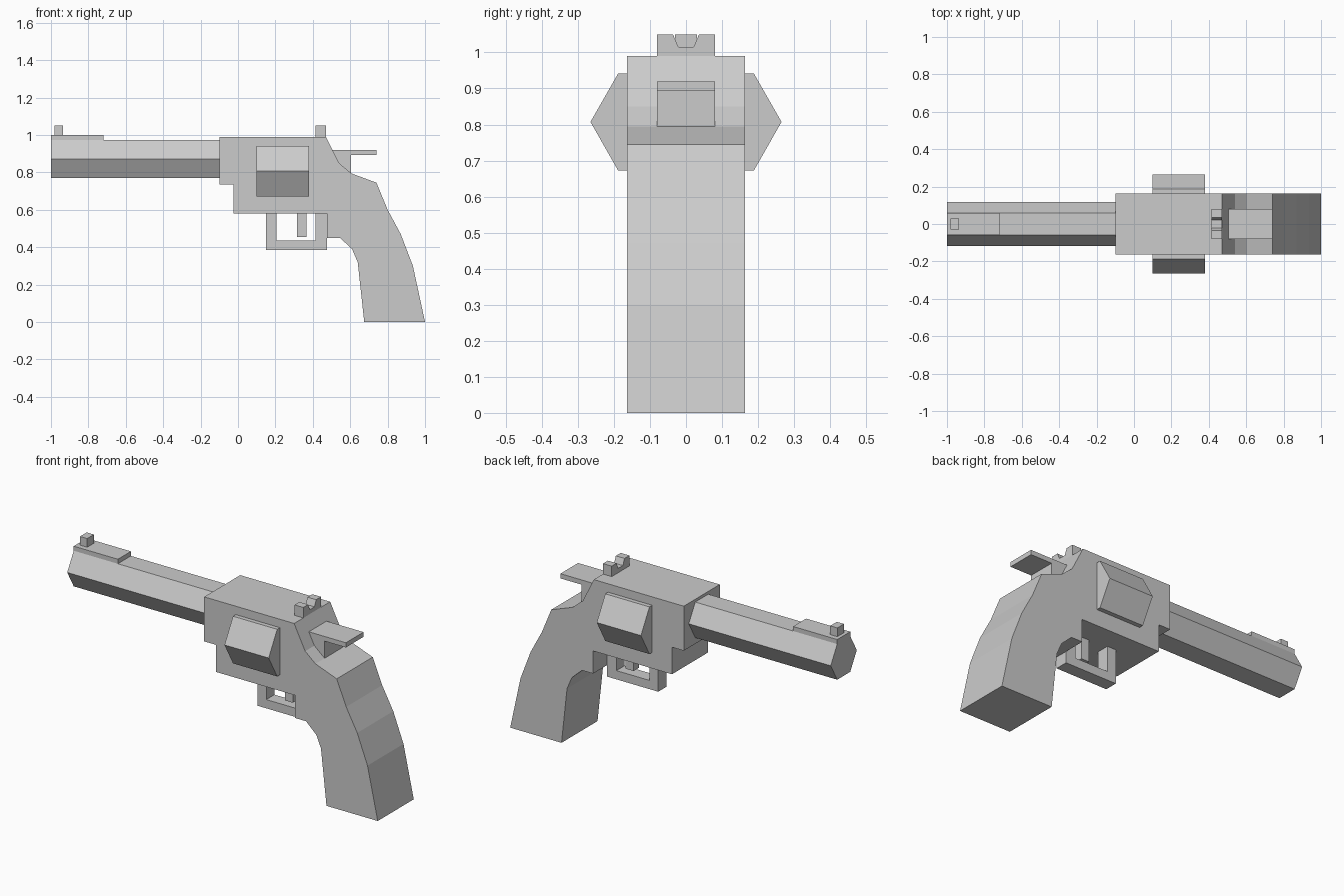
import bpy
import bmesh

cube = bpy.data.objects.get("Cube")
if cube:
    bpy.data.objects.remove(cube, do_unlink=True)

steel = bpy.data.materials.new("light_grey")
steel.use_nodes = True
GREY = (0.6, 0.6, 0.6, 1)
steel.diffuse_color = GREY
steel.node_tree.nodes["Principled BSDF"].inputs["Base Color"].default_value = GREY


def prism(name, points, axis, start, end):
    """Extrude a flat outline: (x, z) points along y, or (y, z) points along x."""
    bm = bmesh.new()
    place = (lambda a, b: (a, start, b)) if axis == "y" else (lambda a, b: (start, a, b))
    face = bm.faces.new([bm.verts.new(place(a, b)) for a, b in points])
    new = bmesh.ops.extrude_face_region(bm, geom=[face])["geom"]
    move = (0, end - start, 0) if axis == "y" else (end - start, 0, 0)
    bmesh.ops.translate(bm, vec=move, verts=[v for v in new if isinstance(v, bmesh.types.BMVert)])
    bmesh.ops.recalc_face_normals(bm, faces=bm.faces)
    mesh = bpy.data.meshes.new(name)
    bm.to_mesh(mesh)
    bm.free()
    mesh.materials.append(steel)
    obj = bpy.data.objects.new(name, mesh)
    bpy.context.collection.objects.link(obj)
    return obj


def slab(name, points, half):
    return prism(name, points, "y", -half, half)


def box(name, x0, x1, z0, z1, half):
    return slab(name, [(x0, z0), (x1, z0), (x1, z1), (x0, z1)], half)


def hexagon(tip, flat, height, z):
    return [(tip, z), (flat, z + height), (-flat, z + height),
            (-tip, z), (-flat, z - height), (flat, z - height)]


# Frame and curved grip in one outline
slab("frame_and_grip", [
    (-0.1, 0.99), (0.47, 0.99), (0.54, 0.85), (0.605, 0.795), (0.74, 0.745),
    (0.8, 0.6), (0.87, 0.47), (0.935, 0.3), (1, 0), (0.675, 0), (0.64, 0.32),
    (0.61, 0.39), (0.545, 0.45), (0.475, 0.45), (0.475, 0.58), (-0.025, 0.58),
    (-0.025, 0.735), (-0.1, 0.735)], 0.163)

# Six-sided barrel and drum
prism("barrel", hexagon(0.118, 0.059, 0.102, 0.872), "x", -1, -0.1)
prism("drum", hexagon(0.265, 0.188, 0.135, 0.807), "x", 0.1, 0.38)

# Sights
box("barrel_rib", -1, -0.72, 0.974, 1.0, 0.059)
box("front_sight", -0.98, -0.935, 1.0, 1.05, 0.03)
prism("rear_sight", [
    (-0.08, 0.99), (0.08, 0.99), (0.08, 1.05), (0.036, 1.05), (0.021, 1.015),
    (-0.021, 1.015), (-0.036, 1.05), (-0.08, 1.05)], "x", 0.415, 0.47)

# Hammer with thumb plate
slab("hammer", [(0.505, 0.92), (0.74, 0.92), (0.74, 0.893), (0.605, 0.893),
                (0.605, 0.795), (0.54, 0.85)], 0.08)

# Trigger and its guard
slab("trigger_guard", [
    (0.15, 0.58), (0.15, 0.385), (0.475, 0.385), (0.475, 0.58),
    (0.415, 0.58), (0.415, 0.435), (0.205, 0.435), (0.205, 0.58)], 0.037)
box("trigger", 0.315, 0.365, 0.455, 0.58, 0.025)
